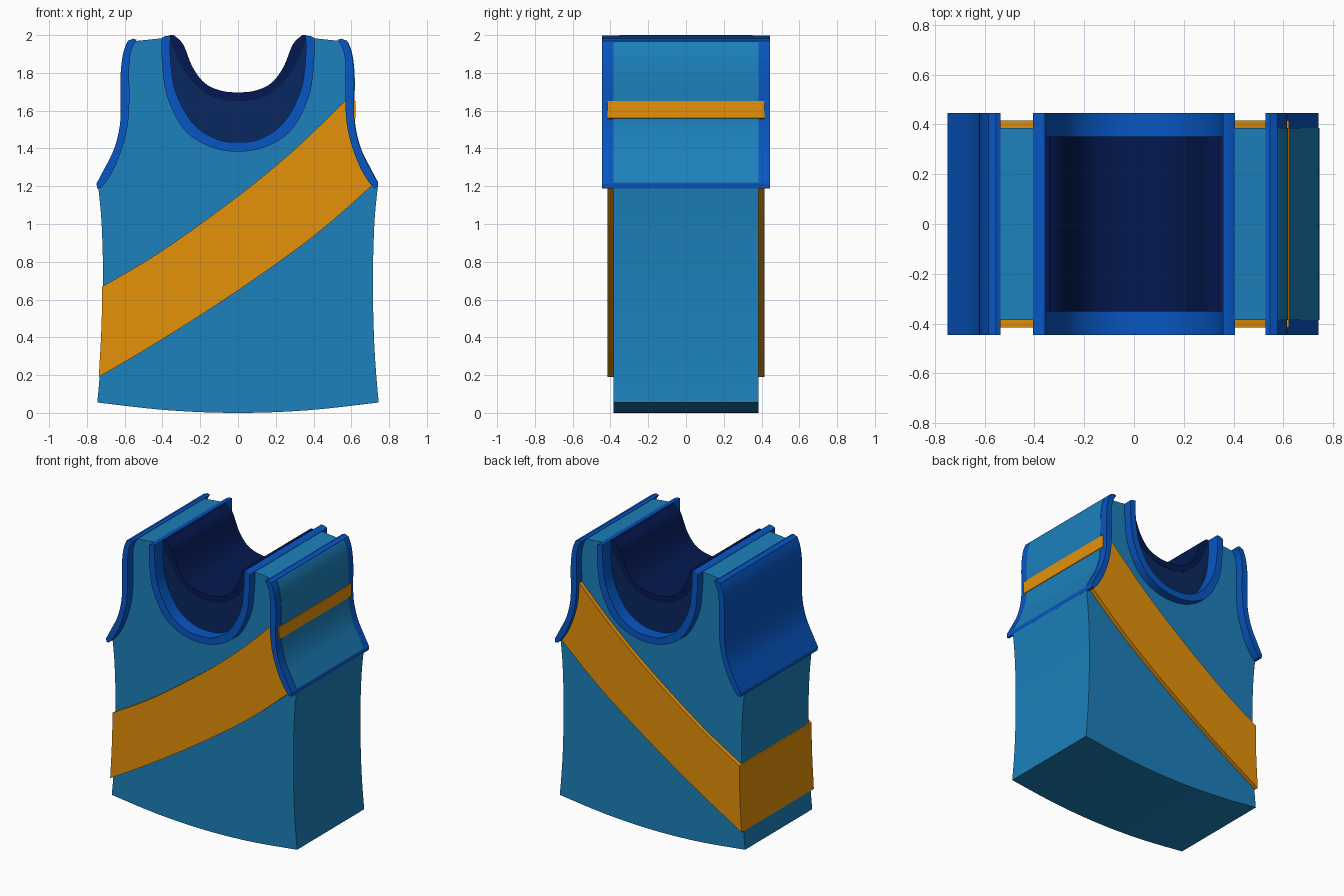
import bpy, bmesh, math

if "Cube" in bpy.data.objects:
    bpy.data.objects.remove(bpy.data.objects["Cube"])

def material(name, rgb):
    m = bpy.data.materials.new(name)
    m.diffuse_color = tuple(c ** 2.2 for c in rgb) + (1,)
    m.use_nodes = True
    m.node_tree.nodes["Principled BSDF"].inputs["Base Color"].default_value = m.diffuse_color
    return m

BLUE = material("jersey_blue", (0.13, 0.50, 0.73))
TRIM = material("trim_blue", (0.06, 0.34, 0.76))
ORANGE = material("sash_orange", (0.90, 0.565, 0.07))
NAVY = material("lining_navy", (0.07, 0.17, 0.37))
DARK = material("collar_navy", (0.05, 0.12, 0.32))

def smooth(pts, n=6):
    """Catmull-Rom curve through the points."""
    out = []
    for i in range(len(pts) - 1):
        p0, p1, p2, p3 = pts[max(i - 1, 0)], pts[i], pts[i + 1], pts[min(i + 2, len(pts) - 1)]
        for k in range(n):
            t = k / n
            out.append(tuple(0.5 * (2 * b + (c - a) * t + (2 * a - 5 * b + 4 * c - d) * t * t
                                    + (3 * b - a - 3 * c + d) * t ** 3)
                             for a, b, c, d in zip(p0, p1, p2, p3)))
    return out + [pts[-1]]

def flip(pts):
    return [(-x, z) for x, z in pts]

def full(pts):
    """Half curve ending at x = 0 -> full symmetric curve, left to right."""
    return smooth(flip(pts) + pts[-2::-1])

def shift(pts, dx):
    return [(x + dx, z) for x, z in pts]

def extrude(name, outline, half, mat):
    bm = bmesh.new()
    face = bm.faces.new([bm.verts.new((x, -half, z)) for x, z in outline])
    new = bmesh.ops.extrude_face_region(bm, geom=[face], use_keep_orig=True)["geom"]
    bmesh.ops.translate(bm, vec=(0, 2 * half, 0),
                        verts=[v for v in new if isinstance(v, bmesh.types.BMVert)])
    bmesh.ops.recalc_face_normals(bm, faces=bm.faces)
    bmesh.ops.triangulate(bm, faces=[f for f in bm.faces if len(f.verts) > 4])
    me = bpy.data.meshes.new(name)
    bm.to_mesh(me)
    bm.free()
    me.materials.append(mat)
    ob = bpy.data.objects.new(name, me)
    bpy.context.collection.objects.link(ob)
    bpy.context.view_layer.objects.active = ob
    ob.select_set(True)
    bpy.ops.object.shade_smooth_by_angle(angle=math.radians(30))
    ob.select_set(False)

# Half profiles (right side, x and z)
hem = [(0.745, 0.055), (0.37, 0.014), (0, 0)]
side = smooth([(0.745, 0.055), (0.732, 0.2), (0.72, 0.4), (0.714, 0.7), (0.722, 1.0), (0.74, 1.2)])
arm_out = smooth([(0.745, 1.215), (0.705, 1.29), (0.655, 1.39), (0.625, 1.5), (0.617, 1.6),
                  (0.618, 1.78), (0.605, 1.9), (0.58, 1.97)])
arm_in = smooth([(0.532, 1.975), (0.56, 1.92), (0.572, 1.83), (0.572, 1.62), (0.59, 1.47),
                 (0.64, 1.32), (0.69, 1.23), (0.724, 1.19)])
neck_out = [(0.405, 1.985), (0.403, 1.87), (0.377, 1.68), (0.285, 1.5), (0.15, 1.41), (0, 1.383)]
neck_mid = [(0.385, 1.985), (0.38, 1.87), (0.355, 1.695), (0.265, 1.52), (0.135, 1.432), (0, 1.407)]
neck_in = [(0.358, 1.998), (0.357, 1.87), (0.33, 1.7), (0.24, 1.535), (0.12, 1.452), (0, 1.433)]
lining_top = [(0.358, 1.97), (0.312, 1.86), (0.255, 1.77), (0.17, 1.69), (0.08, 1.657), (0, 1.65)]
collar_top = [(0.34, 2.0), (0.29, 1.95), (0.24, 1.83), (0.175, 1.745), (0.09, 1.706), (0, 1.697)]

# Shirt body
body_side = side + arm_out[1:-1] + [(0.575, 1.968), (0.53, 1.97)]
extrude("shirt_body", full(hem) + body_side[1:] + full(neck_mid)[::-1]
        + flip(body_side)[:0:-1], 0.385, BLUE)

# Armhole trims, set just inside the body on the right and just outside on the left
arm = arm_out + [(0.55, 1.981)] + arm_in + [(0.742, 1.188)]
extrude("armhole_trim_right", shift(arm, -0.003), 0.445, TRIM)
extrude("armhole_trim_left", shift(flip(arm), -0.004), 0.445, TRIM)

# Neckline trim
extrude("neck_trim", full(neck_out) + [(0.385, 1.995)] + full(neck_in)[::-1] + [(-0.385, 1.995)],
        0.445, TRIM)

# Dark inside of the neck, and the back collar band above it
extrude("neck_lining", full(neck_mid) + full(lining_top)[::-1], 0.35, NAVY)
extrude("back_collar", full(lining_top) + [(0.36, 2.0)] + full(collar_top)[::-1] + [(-0.36, 2.0)],
        0.352, DARK)

# Diagonal sash wrapping the left side and showing through the right armhole
sash_low = smooth([(-0.737, 0.19), (-0.4, 0.39), (0, 0.648), (0.4, 0.935), (0.712, 1.205)])
sash_right = [(0.66, 1.33), (0.615, 1.47), (0.615, 1.555), (0.622, 1.56), (0.622, 1.65)]
sash_top = smooth([(0.57, 1.655), (0.3, 1.395), (0, 1.148), (-0.4, 0.86), (-0.72, 0.668)])
sash_left = [(-0.72, 0.55), (-0.725, 0.4)]
extrude("diagonal_sash", sash_low + sash_right + sash_top + sash_left, 0.415, ORANGE)
